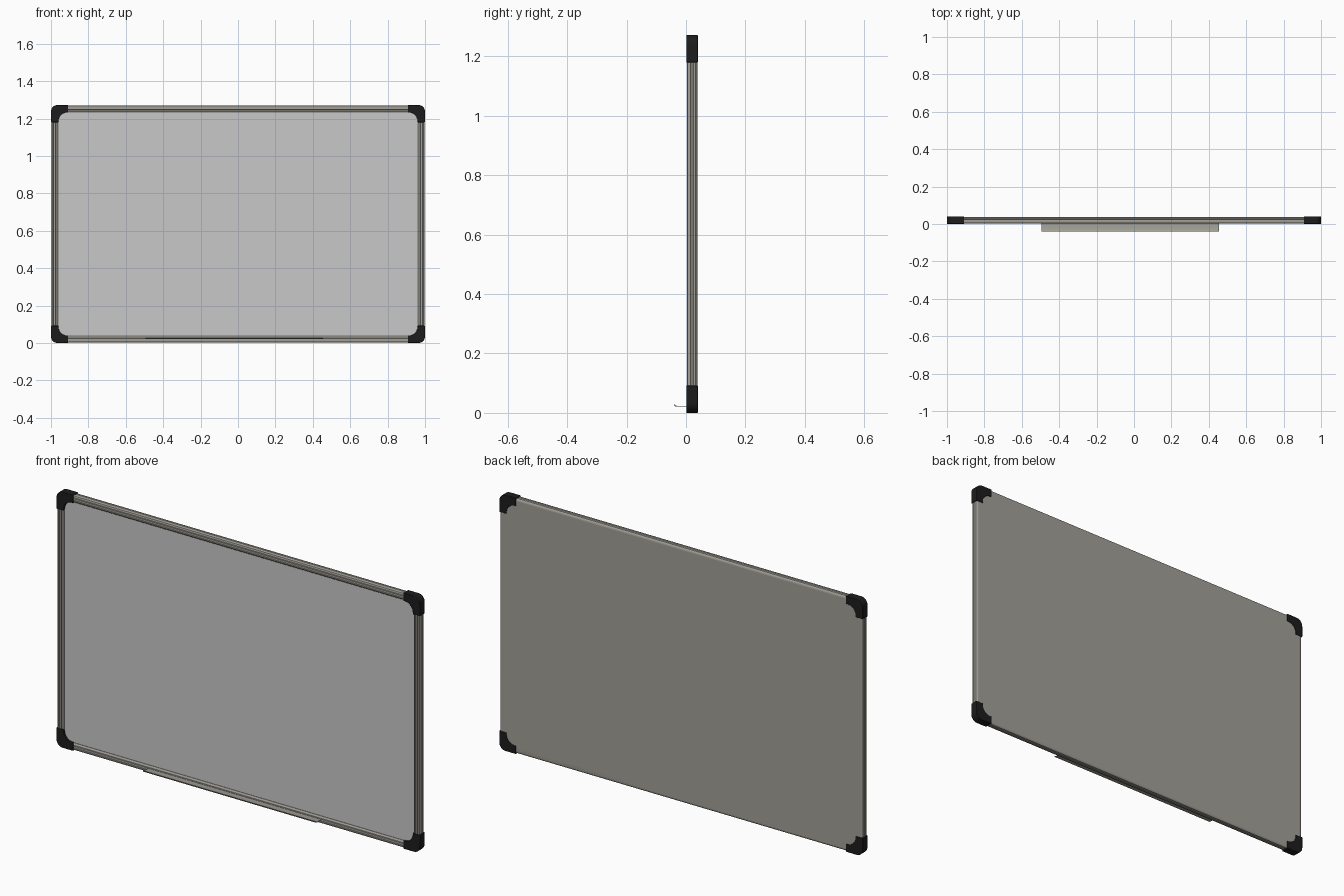
import bpy, bmesh, math
from mathutils import Vector

if "Cube" in bpy.data.objects:
    bpy.data.objects.remove(bpy.data.objects["Cube"])

W, H = 1.0, 1.272           # half width, full height
Y0, Y1 = 0.001, 0.039       # front and back of the board


def material(name, rgb):
    m = bpy.data.materials.new(name)
    m.diffuse_color = (*rgb, 1)
    m.use_nodes = True
    m.node_tree.nodes["Principled BSDF"].inputs["Base Color"].default_value = m.diffuse_color
    return m


metal = material("warm_grey_aluminium", (0.36, 0.35, 0.31))
white = material("board_surface", (0.58, 0.58, 0.58))
black = material("black_plastic", (0.012, 0.012, 0.012))


def prism(name, ring, direction, mat, bevel=0.0):
    """Extrude a closed ring of 3D points along a direction."""
    bm = bmesh.new()
    face = bm.faces.new([bm.verts.new(p) for p in ring])
    out = bmesh.ops.extrude_face_region(bm, geom=[face])
    verts = [g for g in out["geom"] if isinstance(g, bmesh.types.BMVert)]
    bmesh.ops.translate(bm, verts=verts, vec=direction)
    bmesh.ops.recalc_face_normals(bm, faces=bm.faces)
    me = bpy.data.meshes.new(name)
    bm.to_mesh(me)
    bm.free()
    ob = bpy.data.objects.new(name, me)
    bpy.context.collection.objects.link(ob)
    me.materials.append(mat)
    if bevel:
        b = ob.modifiers.new("soft_edges", "BEVEL")
        b.width, b.segments = bevel, 2
        b.limit_method = "ANGLE"
        b.angle_limit = math.radians(50)
    bpy.context.view_layer.objects.active = ob
    ob.select_set(True)
    bpy.ops.object.shade_smooth_by_angle(angle=math.radians(35))
    ob.select_set(False)
    return ob


def box(name, x0, x1, y0, y1, z0, z1, mat):
    ring = [(x0, y0, z0), (x1, y0, z0), (x1, y0, z1), (x0, y0, z1)]
    return prism(name, ring, Vector((0, y1 - y0, 0)), mat)


# Writing surface and backing sheet
box("writing_surface", -0.97, 0.97, 0.010, 0.014, 0.03, H - 0.03, white)
box("backing_sheet", -0.985, 0.985, 0.014, 0.038, 0.015, H - 0.015, metal)

# Grooved rail profile: (distance in from the outer edge, depth y)
profile = [(0.012, 0.038), (0.006, 0.036), (0.003, 0.032), (0.003, 0.026),
           (0.005, 0.024), (0.005, 0.017), (0.003, 0.015), (0.003, 0.009),
           (0.005, 0.005), (0.009, 0.003), (0.012, 0.003), (0.013, 0.007),
           (0.016, 0.007), (0.017, 0.003), (0.025, 0.003), (0.026, 0.007),
           (0.029, 0.007), (0.030, 0.003), (0.034, 0.004), (0.038, 0.008),
           (0.038, 0.038)]
a = 0.06                    # rails end inside the corner caps
for name, s in (("left_rail", -1), ("right_rail", 1)):
    prism(name, [(s * (W - u), y, a) for u, y in profile],
          Vector((0, 0, H - 2 * a)), metal)
for name, base, s in (("bottom_rail", 0, 1), ("top_rail", H, -1)):
    prism(name, [(a - W, y, base + s * u) for u, y in profile],
          Vector((2 * W - 2 * a, 0, 0)), metal)


# Corner caps: rounded outside, filleted inside
def arc(cx, cz, r, a0, a1, n=8):
    return [(cx + r * math.cos(math.radians(a0 + (a1 - a0) * i / n)),
             cz + r * math.sin(math.radians(a0 + (a1 - a0) * i / n)))
            for i in range(n + 1)]


LX, R_OUT, ARM, R_IN = 0.092, 0.035, 0.040, 0.045
outline = (arc(R_OUT, R_OUT, R_OUT, 180, 270) + [(LX, 0), (LX, ARM)]
           + arc(ARM + R_IN, ARM + R_IN, R_IN, 270, 180) + [(ARM, LX), (0, LX)])
for sx, side in ((-1, "left"), (1, "right")):
    for sz, level in ((1, "bottom"), (-1, "top")):
        ring = [(sx * (W - u), Y0, v if sz > 0 else H - v) for u, v in outline]
        prism(f"{level}_{side}_corner_cap", ring,
              Vector((0, Y1 + 0.001 - Y0, 0)), black, 0.002)

# Pen tray: thin shelf with an upturned front lip
tray = [(0.006, 0.021), (-0.030, 0.021), (-0.037, 0.0225), (-0.040, 0.026),
        (-0.040, 0.029), (-0.038, 0.029), (-0.0365, 0.026), (-0.030, 0.0235),
        (0.006, 0.0235)]
prism("pen_tray", [(-0.495, y, z) for y, z in tray], Vector((0.95, 0, 0)), metal)
